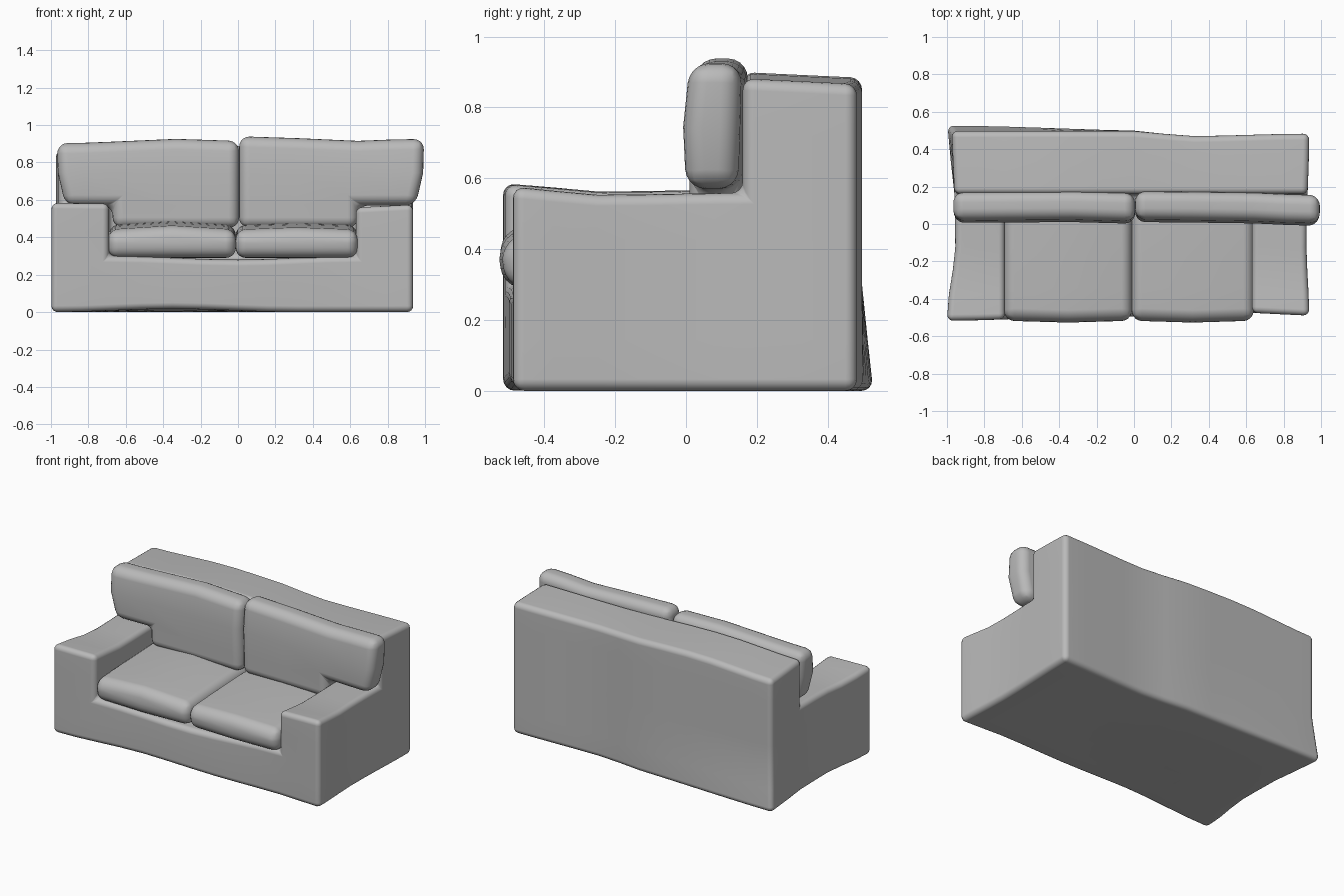
import bpy
import bmesh
from mathutils import Vector

cube = bpy.data.objects.get("Cube")
if cube:
    bpy.data.objects.remove(cube, do_unlink=True)

fabric = bpy.data.materials.new("grey fabric")
fabric.use_nodes = True
GREY = (0.49, 0.49, 0.49, 1)
fabric.diffuse_color = GREY
fabric.node_tree.nodes["Principled BSDF"].inputs["Base Color"].default_value = GREY


def curve(t, *points):
    """Smoothly interpolate through (t, value) pairs."""
    if t <= points[0][0]:
        return points[0][1]
    for (a, va), (b, vb) in zip(points, points[1:]):
        if t <= b:
            s = (t - a) / (b - a)
            return va + (vb - va) * s * s * (3 - 2 * s)
    return points[-1][1]


def split(values, n=2):
    """Put evenly spaced cuts between the given values."""
    out = [a + (b - a) * k / n for a, b in zip(values, values[1:]) for k in range(n)]
    return out + [values[-1]]


def block(name, xs, ys, zs, solid, warp, bevel, segments):
    """Skin the solid cells of a grid, bend the result and round its edges."""
    axes = (xs, ys, zs)
    bm = bmesh.new()
    verts = {}

    def filled(cell):
        if any(c < 0 or c >= len(ax) - 1 for c, ax in zip(cell, axes)):
            return False
        return solid(*[(ax[c] + ax[c + 1]) / 2 for c, ax in zip(cell, axes)])

    def vert(key):
        if key not in verts:
            verts[key] = bm.verts.new(warp(*[ax[k] for k, ax in zip(key, axes)]))
        return verts[key]

    cells = [(i, j, k) for i in range(len(xs) - 1)
             for j in range(len(ys) - 1) for k in range(len(zs) - 1)]
    for cell in filter(filled, cells):
        for axis in range(3):
            for side in (0, 1):
                beside = list(cell)
                beside[axis] += 2 * side - 1
                if filled(beside):
                    continue
                corners = []
                for u, v in ((0, 0), (1, 0), (1, 1), (0, 1)):
                    key = list(cell)
                    key[axis] += side
                    key[(axis + 1) % 3] += u
                    key[(axis + 2) % 3] += v
                    corners.append(vert(tuple(key)))
                bm.faces.new(corners if side else corners[::-1])
    bmesh.ops.recalc_face_normals(bm, faces=bm.faces)
    for f in bm.faces:
        f.smooth = True
    mesh = bpy.data.meshes.new(name)
    bm.to_mesh(mesh)
    bm.free()
    mesh.materials.append(fabric)
    ob = bpy.data.objects.new(name, mesh)
    bpy.context.collection.objects.link(ob)
    mod = ob.modifiers.new("rounded edges", 'BEVEL')
    mod.width = bevel
    mod.segments = segments
    mod.limit_method = 'ANGLE'
    mod.angle_limit = 0.8
    ob.modifiers.new("even shading", 'WEIGHTED_NORMAL')


# Frame: base, arms and back in one piece
SEAT, ARM, TOP = 0.29, 0.565, 0.875


def frame_solid(x, y, z):
    return y > 0.16 or z < SEAT or (z < ARM and not -0.69 < x < 0.63)


def frame_warp(x, y, z):
    nx, ny, nz = x, y, z
    low = max(0, 1 - z / SEAT)
    if x < -0.9:
        nx = curve(y, (-0.5, -1), (-0.1, -0.955), (0.16, -0.96), (0.49, -0.975 - 0.025 * low))
    elif x > 0.9:
        nx = curve(y, (-0.5, 0.937), (-0.1, 0.922), (0.49, 0.937))
    if y > 0.45:
        ny = curve(x, (-1, 0.497), (0, 0.497), (0.3, 0.47), (0.93, 0.483))
        ny += 0.032 * low * curve(x, (-1, 1), (0.2, 0))
    elif y < -0.45:
        ny = curve(x, (-1, -0.517), (-0.3, -0.5), (0.63, -0.475), (0.93, -0.49))
    if z == TOP:
        nz = curve(x, (-0.98, 0.868), (-0.4, 0.892), (0.35, 0.872), (0.93, 0.874))
        nz += curve(y, (0.16, 0.008), (0.49, -0.008))
    elif z == ARM:
        nz = curve(y, (-0.5, 0.578), (-0.25, 0.555), (0.16, 0.56))
        nz += curve(x, (-0.98, 0.008), (-0.69, 0.005), (0.63, -0.015), (0.93, 0))
    elif z == SEAT:
        nz = curve(x, (-0.69, 0.3), (0, 0.28), (0.63, 0.3))
    elif z == 0:
        nz = curve(x, (-0.98, 0), (-0.35, 0.018), (0.3, 0)) * curve(y, (-0.5, 1), (0.2, 0))
    return Vector((nx, ny, nz))


block("sofa_frame", split([-0.98, -0.69, -0.35, 0, 0.32, 0.63, 0.935]),
      split([-0.5, -0.25, 0, 0.16, 0.49]), split([0, SEAT, ARM, TOP]),
      frame_solid, frame_warp, 0.033, 4)


# Seat cushions
def seat_cushion(name, x0, x1, crown):
    def warp(x, y, z):
        mid = 1 - abs(2 * (x - x0) / (x1 - x0) - 1)
        if z > 0.4:
            z = curve(y, (-0.5, 0.438), (-0.2, 0.455), (0.1, 0.465)) + crown * mid
        if y < -0.45:
            y -= 0.01 * mid + (0.012 if 0.3 < z < 0.4 else 0)
        return Vector((x, y, z))
    block(name, split([x0, x1], 4), split([-0.505, 0.15], 4), split([0.29, 0.45]),
          lambda x, y, z: True, warp, 0.055, 5)


seat_cushion("right_seat_cushion", -0.695, -0.011, 0.022)
seat_cushion("left_seat_cushion", -0.013, 0.64, 0.012)


# Back cushions, notched to sit over the arms
def back_cushion(name, side, inner, arm, outer, tops, shifts):
    def solid(x, y, z):
        return z > 0.57 or abs(x) < abs(arm)

    def warp(x, y, z):
        nx, nz = x, z
        if x == outer:
            nx += side * curve(z, (0.57, -0.045), (0.75, -0.005), (0.92, 0))
        if z > 0.9:
            nz = curve(x, *tops)
        ny = y + curve(x, *shifts) + curve(z, (0.5, 0), (0.92, 0.012))
        if y < 0.05 and 0.6 < z < 0.8:
            ny -= 0.014
        return Vector((nx, ny, nz))
    xs = sorted(split([inner, arm, outer]))
    block(name, xs, [0.005, 0.152], [0.45, 0.57, 0.745, 0.92], solid, warp, 0.056, 5)


back_cushion("right_back_cushion", -1, 0.006, -0.67, -0.968,
             ((-0.96, 0.903), (-0.2, 0.928), (0, 0.915)),
             ((-0.96, 0.008), (-0.35, 0.012), (0, 0.003)))
back_cushion("left_back_cushion", 1, 0.006, 0.64, 0.995,
             ((0.01, 0.94), (0.3, 0.93), (0.6, 0.915), (0.95, 0.926)),
             ((0.01, 0.012), (0.5, 0.008), (0.99, -0.008)))
